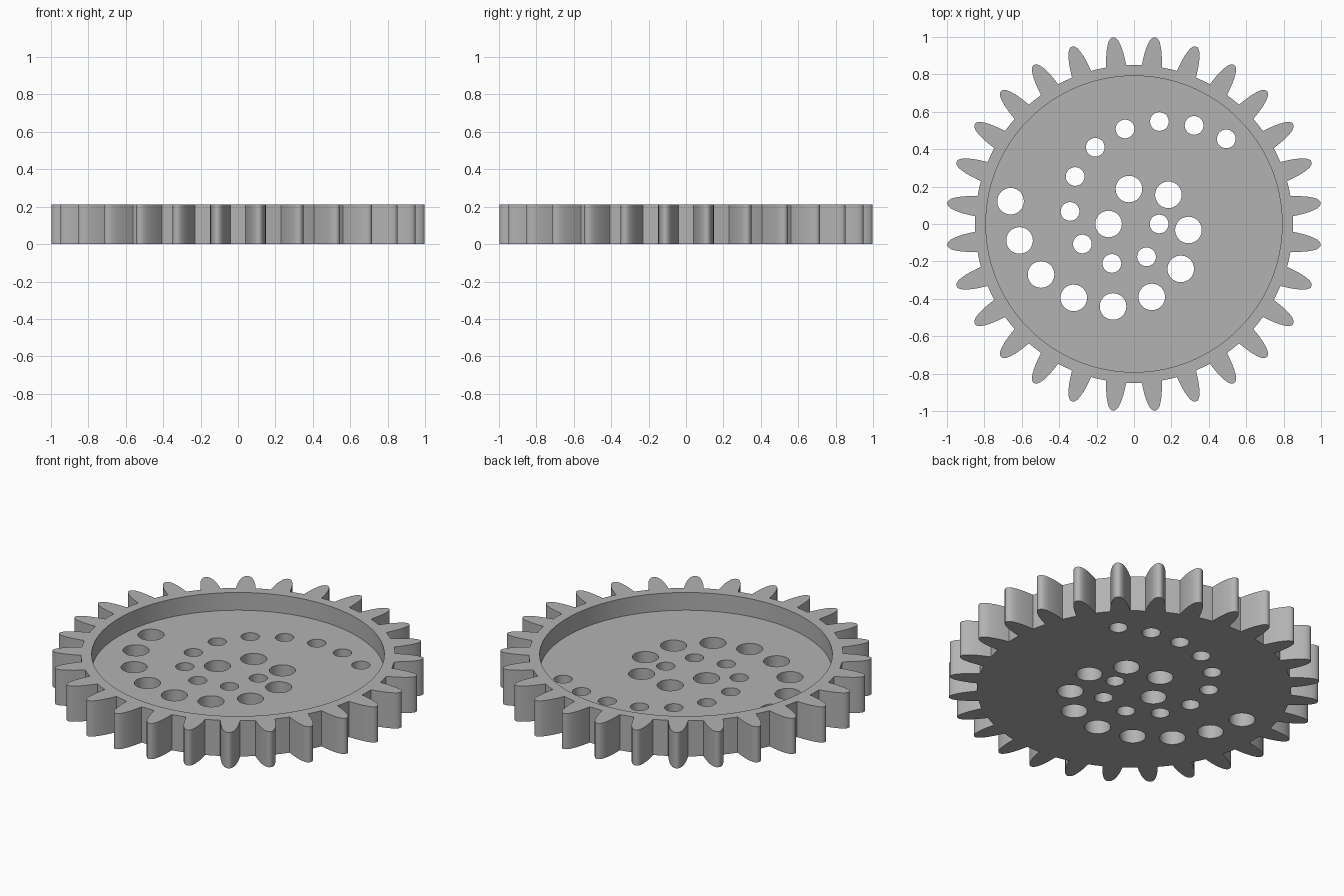
import bpy, bmesh
from math import sin, cos, tau, asin, radians

if "Cube" in bpy.data.objects:
    bpy.data.objects.remove(bpy.data.objects["Cube"])

TEETH = 28
HEIGHT = 0.213
FLOOR = 0.107
ROOT = 0.85

grey = bpy.data.materials.new("plain grey")
grey.use_nodes = True
grey.diffuse_color = (0.45, 0.45, 0.45, 1)
grey.node_tree.nodes["Principled BSDF"].inputs["Base Color"].default_value = (0.45, 0.45, 0.45, 1)


def circle(x, y, r, n):
    return [(x + r * cos(tau * i / n), y + r * sin(tau * i / n)) for i in range(n)]


def prism(name, outlines, z0, z1):
    """Extrude closed outlines into upright solids in one object."""
    bm = bmesh.new()
    for pts in outlines:
        low = [bm.verts.new((x, y, z0)) for x, y in pts]
        high = [bm.verts.new((x, y, z1)) for x, y in pts]
        bm.faces.new(low[::-1])
        bm.faces.new(high)
        for i in range(len(pts)):
            j = (i + 1) % len(pts)
            bm.faces.new((low[i], low[j], high[j], high[i]))
    mesh = bpy.data.meshes.new(name)
    bm.to_mesh(mesh)
    bm.free()
    mesh.materials.append(grey)
    obj = bpy.data.objects.new(name, mesh)
    bpy.context.collection.objects.link(obj)
    return obj


# Tooth flank as (radius, half width), mirrored about the tooth centre line
flank = [(ROOT, 0.054), (0.88, 0.051), (0.91, 0.047), (0.94, 0.041), (0.965, 0.034),
         (0.985, 0.026), (0.998, 0.016), (1.004, 0.007)]
tooth = [(r, -w) for r, w in flank] + [(r, w) for r, w in reversed(flank)]
pitch = tau / TEETH
outline = []
for k in range(TEETH):
    mid = (k + 0.5) * pitch
    for r, w in tooth:
        a = mid + asin(w / r)
        outline.append((r * cos(a), r * sin(a)))
    # Middle of the root arc between two teeth
    outline.append((ROOT * cos(mid + pitch / 2), ROOT * sin(mid + pitch / 2)))

gear = prism("gear_wheel", [outline], 0, HEIGHT)

# Recess above the floor, then two spirals of through holes
large = [(-0.66, 0.122), (-0.612, -0.088), (-0.497, -0.27), (-0.322, -0.395),
         (-0.112, -0.441), (0.095, -0.39), (0.25, -0.24), (0.291, -0.032),
         (0.184, 0.156), (-0.027, 0.187), (-0.136, 0)]
small = [(0.493, 0.455), (0.321, 0.527), (0.136, 0.548), (-0.048, 0.508),
         (-0.207, 0.41), (-0.315, 0.254), (-0.342, 0.067), (-0.276, -0.107),
         (-0.118, -0.211), (0.067, -0.176), (0.134, 0)]
holes = [circle(x, y, 0.071, 40) for x, y in large]
holes += [circle(x, y, 0.05, 32) for x, y in small]
cutters = [prism("recess_cutter", [circle(0, 0, 0.792, 128)], FLOOR, 0.5),
           prism("hole_cutter", holes, -0.2, 0.6)]

bpy.context.view_layer.objects.active = gear
gear.select_set(True)
for cutter in cutters:
    cut = gear.modifiers.new(cutter.name, 'BOOLEAN')
    cut.operation = 'DIFFERENCE'
    cut.solver = 'EXACT'
    cut.object = cutter
    bpy.ops.object.modifier_apply(modifier=cut.name)
    bpy.data.objects.remove(cutter)

bpy.ops.object.shade_smooth_by_angle(angle=radians(35))
